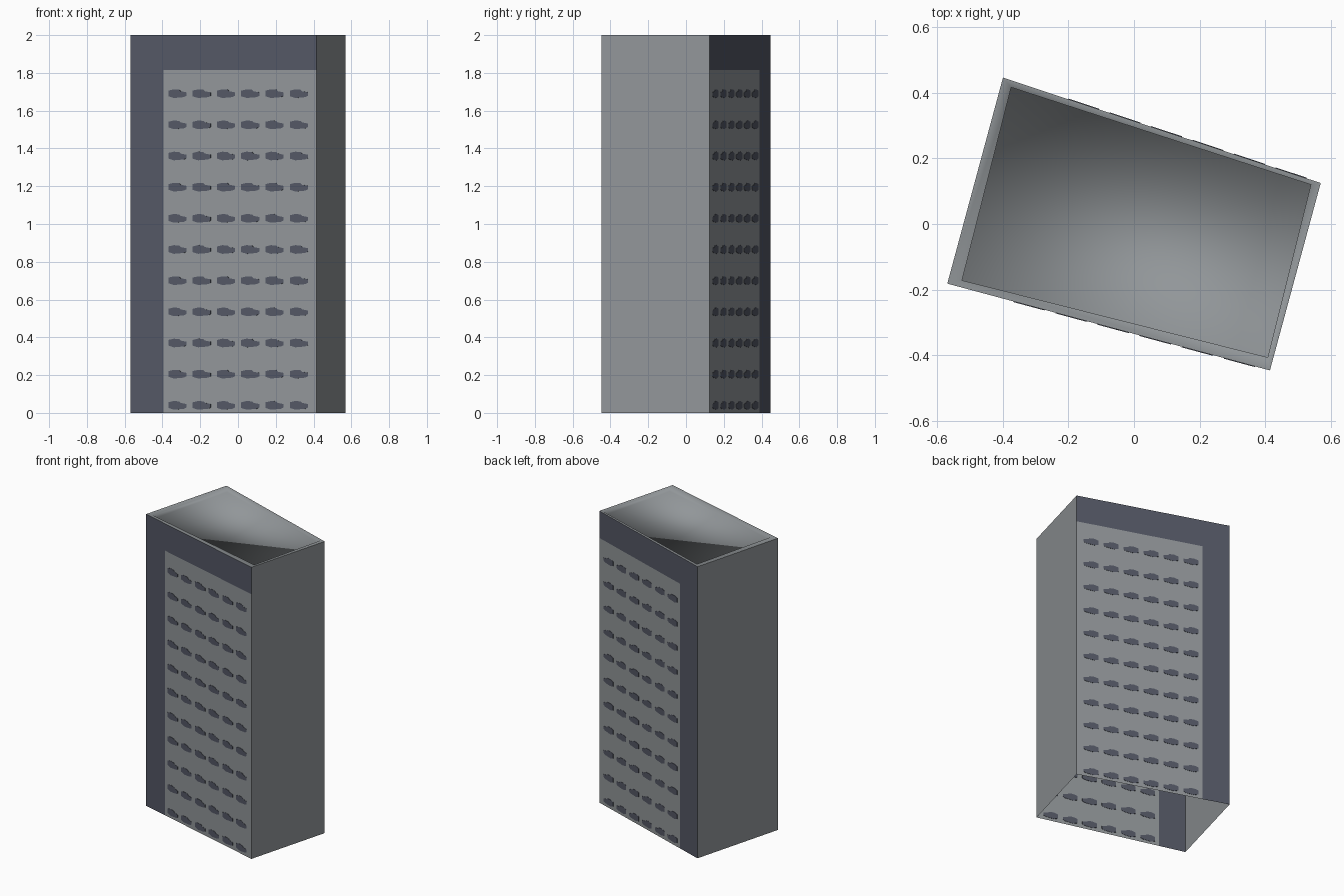
import bpy, bmesh
from mathutils import Vector

if "Cube" in bpy.data.objects:
    bpy.data.objects.remove(bpy.data.objects["Cube"])

H, BAND, STRIP = 2.0, 1.815, 0.178      # height, top band start, strip width fraction
A, B, C, D = (Vector((x, y, 0)) for x, y in
              ((-0.40, 0.447), (0.57, 0.125), (0.415, -0.447), (-0.57, -0.182)))
INNER = [(-0.375, 0.417), (0.54, 0.12), (0.408, -0.407), (-0.525, -0.172)]


def material(name, rgb):
    m = bpy.data.materials.new(name)
    m.diffuse_color = (*rgb, 1)
    m.use_nodes = True
    m.node_tree.nodes["Principled BSDF"].inputs["Base Color"].default_value = m.diffuse_color
    return m


GREY = material("wall grey", (0.285, 0.305, 0.318))
DARK = material("dark slate", (0.088, 0.097, 0.130))


def finish(name, bm, mats, smooth=False):
    me = bpy.data.meshes.new(name)
    for f in bm.faces:
        f.smooth = smooth
    bm.to_mesh(me)
    bm.free()
    for m in mats:
        me.materials.append(m)
    ob = bpy.data.objects.new(name, me)
    bpy.context.collection.objects.link(ob)
    return ob


def wall(name, start, end, us, zs, flip):
    """Single-sheet wall; the strip and the top band are dark when present."""
    bm = bmesh.new()
    g = [[bm.verts.new(start.lerp(end, u) + Vector((0, 0, z))) for z in zs] for u in us]
    for i in range(len(us) - 1):
        for j in range(len(zs) - 1):
            q = [g[i][j], g[i + 1][j], g[i + 1][j + 1], g[i][j + 1]]
            f = bm.faces.new(q[::-1] if flip else q)
            if len(us) > 2 and (i == 0 or j == 1):
                f.material_index = 1
    finish(name, bm, [GREY, DARK])


# window outline in unit coordinates: tall body with a lower tab
SHAPE = [(0, .2), (0, .85), (.3, 1), (.6, .95), (.68, .78), (1, .65),
         (1, .25), (.85, .1), (.3, 0)]


def windows(name, start, end):
    """Thin plates through the wall, seen from inside and outside."""
    bm = bmesh.new()
    d = end - start
    n = Vector((d.y, -d.x, 0)).normalized() * 0.002
    for col in range(6):
        for row in range(11):
            pts = [start + d * (0.205 + 0.1305 * col + 0.097 * u)
                   + Vector((0, 0, 0.017 + 0.165 * row + 0.046 * v)) for u, v in SHAPE]
            front = [bm.verts.new(p + n) for p in pts]
            back = [bm.verts.new(p - n) for p in pts]
            bm.faces.new(front)
            bm.faces.new(back[::-1])
            for k in range(len(pts)):
                m = (k + 1) % len(pts)
                bm.faces.new((front[m], front[k], back[k], back[m]))
    bmesh.ops.recalc_face_normals(bm, faces=bm.faces)
    finish(name, bm, [DARK])


# walls: front and back carry the strip, band and windows; the sides are plain
wall("front_wall", D, C, (0, STRIP, 1), (0, BAND, H), False)
wall("back_wall", A, B, (0, STRIP, 1), (0, BAND, H), True)
wall("right_wall", C, B, (0, 1), (0, H), False)
wall("left_wall", A, D, (0, 1), (0, H), False)
windows("front_windows", D, C)
windows("back_windows", A, B)

# roof: flat rim, short inner parapet, sunken deck (smooth shaded)
bm = bmesh.new()
rings = [[bm.verts.new((p.x, p.y, H)) for p in (A, B, C, D)],
         [bm.verts.new((x, y, H)) for x, y in INNER],
         [bm.verts.new((x, y, H - 0.025)) for x, y in INNER]]
for lo, hi in zip(rings, rings[1:]):
    for k in range(4):
        m = (k + 1) % 4
        bm.faces.new((lo[k], lo[m], hi[m], hi[k]))
bm.faces.new(rings[2][::-1])
bmesh.ops.recalc_face_normals(bm, faces=bm.faces)
bm.normal_update()
if bm.faces[:][-1].normal.z < 0:
    bmesh.ops.reverse_faces(bm, faces=bm.faces)
finish("roof", bm, [GREY], smooth=True)
